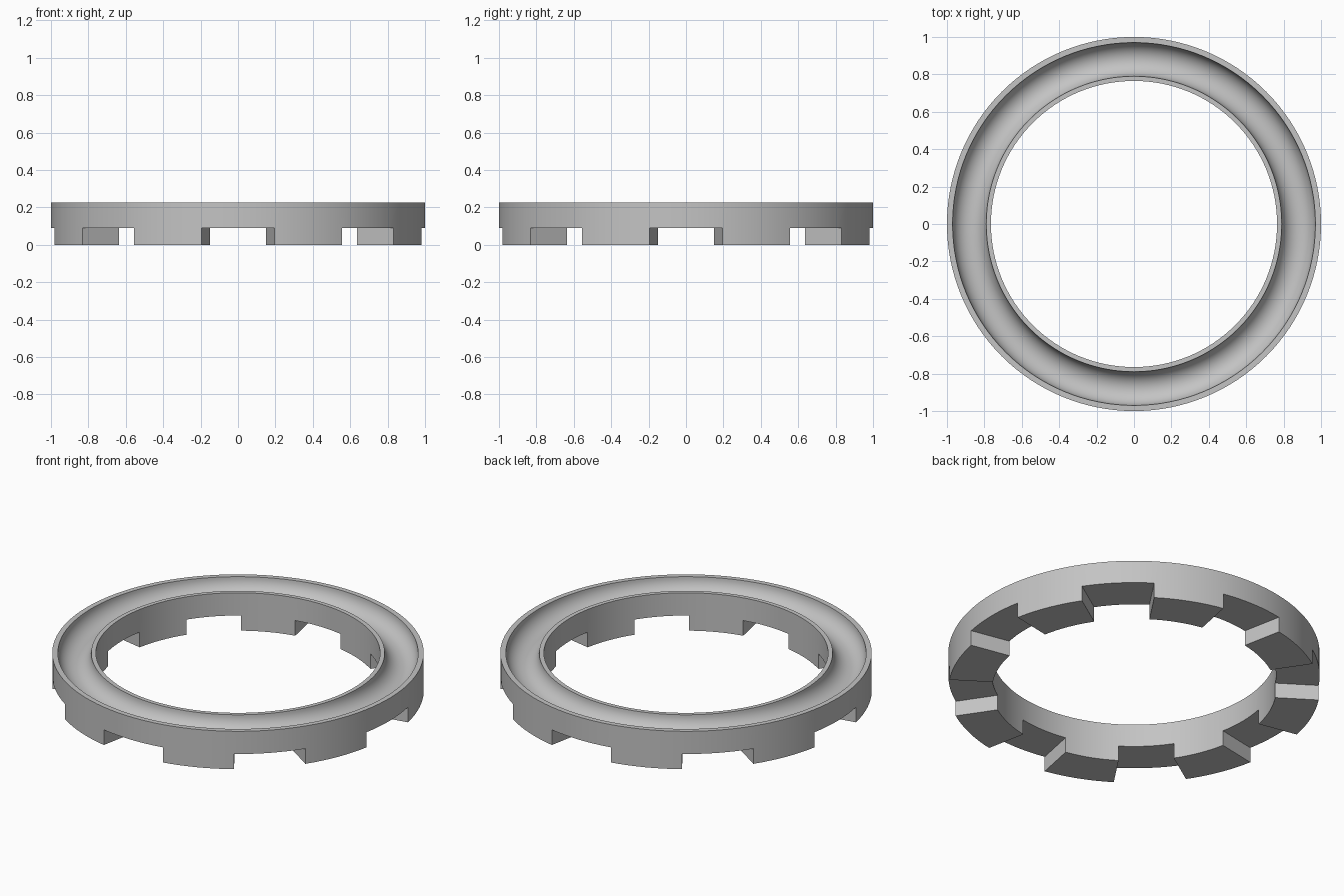
import bpy, bmesh, math

cube = bpy.data.objects.get("Cube")
if cube:
    bpy.data.objects.remove(cube, do_unlink=True)

OUTER, INNER = 1.0, 0.765
TOP, NOTCH_TOP = 0.225, 0.09
GROOVE_R, GROOVE_MID = 0.09, 0.88
SEGMENTS, TEETH, ARC_STEPS = 128, 8, 20

steel = bpy.data.materials.new("grey steel")
steel.use_nodes = True
grey = (0.55, 0.55, 0.55, 1)
steel.diffuse_color = grey
steel.node_tree.nodes["Principled BSDF"].inputs["Base Color"].default_value = grey

# Ring cross-section: square body with a round groove in the top
profile = [(INNER, NOTCH_TOP), (OUTER, NOTCH_TOP), (OUTER, TOP)]
for i in range(ARC_STEPS + 1):
    a = math.pi * i / ARC_STEPS
    profile.append((GROOVE_MID + GROOVE_R * math.cos(a), TOP - GROOVE_R * math.sin(a)))
profile.append((INNER, TOP))

# Revolve the cross-section
bm = bmesh.new()
rings = []
for s in range(SEGMENTS):
    t = 2 * math.pi * s / SEGMENTS
    rings.append([bm.verts.new((r * math.cos(t), r * math.sin(t), z)) for r, z in profile])

tooth_faces = []
count = len(profile)
pitch = SEGMENTS // TEETH
for s in range(SEGMENTS):
    here, after = rings[s], rings[(s + 1) % SEGMENTS]
    for p in range(count):
        q = (p + 1) % count
        face = bm.faces.new((here[p], after[p], after[q], here[q]))
        # Underside faces between the notches become teeth
        if p == 0 and pitch // 4 <= s % pitch < 3 * pitch // 4:
            tooth_faces.append(face)
bmesh.ops.recalc_face_normals(bm, faces=bm.faces)

# Pull the teeth down to the ground
grown = bmesh.ops.extrude_face_region(bm, geom=tooth_faces)
moved = [g for g in grown["geom"] if isinstance(g, bmesh.types.BMVert)]
bmesh.ops.translate(bm, verts=moved, vec=(0, 0, -NOTCH_TOP))
old = [f for f in tooth_faces if f.is_valid]
if old:
    bmesh.ops.delete(bm, geom=old, context='FACES_ONLY')
bmesh.ops.recalc_face_normals(bm, faces=bm.faces)

mesh = bpy.data.meshes.new("notched_bearing_ring")
bm.to_mesh(mesh)
bm.free()
mesh.materials.append(steel)
ring = bpy.data.objects.new("notched_bearing_ring", mesh)
bpy.context.collection.objects.link(ring)

bpy.ops.object.select_all(action='DESELECT')
ring.select_set(True)
bpy.context.view_layer.objects.active = ring
bpy.ops.object.shade_smooth_by_angle(angle=math.radians(30))
